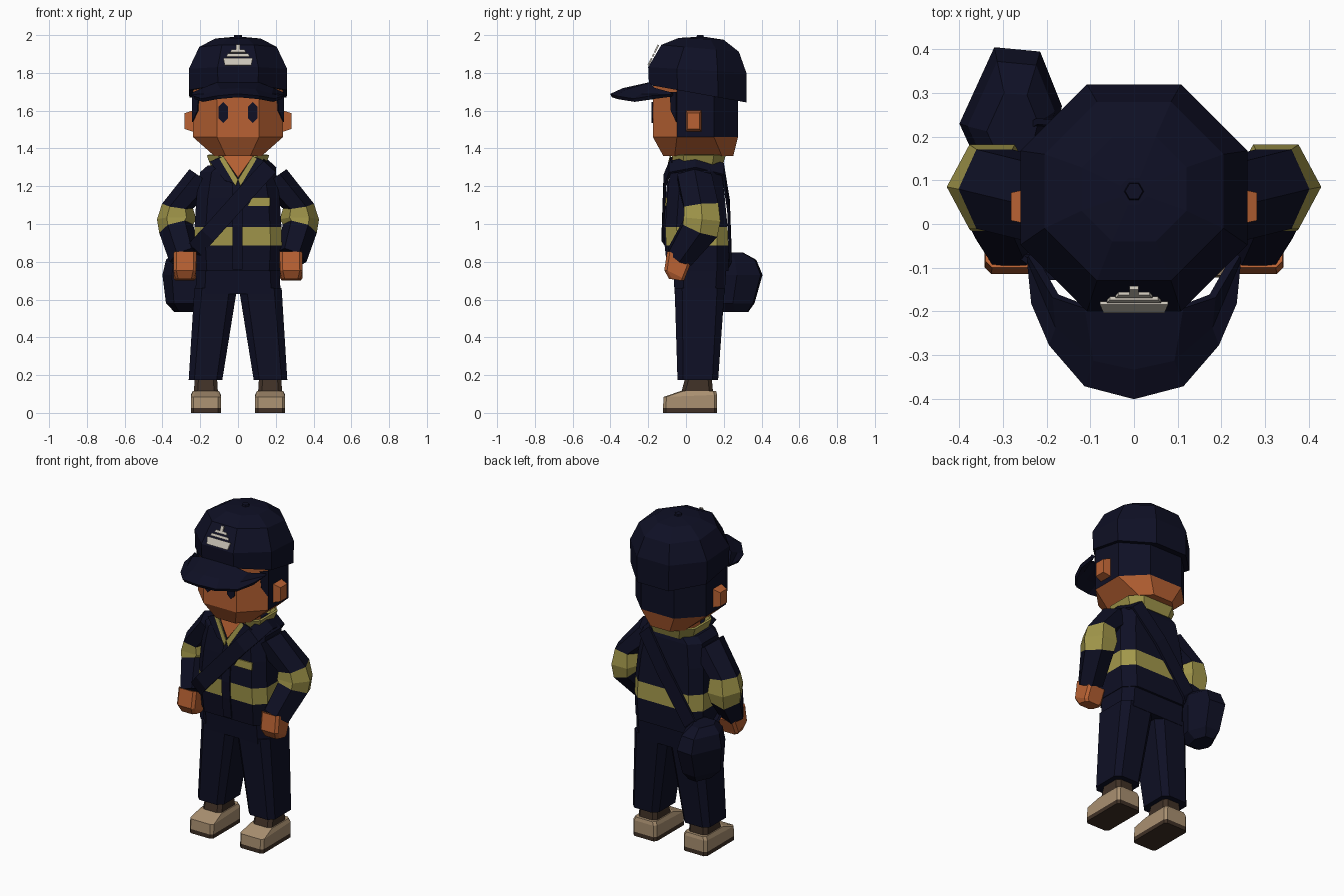
import bpy, bmesh, math
from mathutils import Vector

cube = bpy.data.objects.get("Cube")
if cube:
    bpy.data.objects.remove(cube, do_unlink=True)


def material(name, r, g, b):
    m = bpy.data.materials.new(name)
    m.use_nodes = True
    m.diffuse_color = (r, g, b, 1)
    m.node_tree.nodes["Principled BSDF"].inputs["Base Color"].default_value = (r, g, b, 1)
    return m


NAVY = material("navy cloth", .0045, .005, .018)
SKIN = material("skin", .48, .12, .033)
OLIVE = material("olive stripe", .36, .31, .07)
TAN = material("tan shoe", .40, .28, .165)
BROWN = material("dark brown", .05, .03, .019)
SILVER = material("pale badge", .58, .54, .47)


def loft(name, rings, mats, s=1, closed=True, thick=0):
    """Skin equal-length rings; mats gives one material per band."""
    if not isinstance(mats, list):
        mats = [mats] * max(1, len(rings) - 1)
    used = list(dict.fromkeys(mats))
    mesh = bpy.data.meshes.new(name)
    bm = bmesh.new()
    vs = [[bm.verts.new((p[0] * s, p[1], p[2])) for p in r] for r in rings]
    n = len(rings[0])
    for k in range(len(rings) - 1):
        for i in range(n if closed else n - 1):
            j = (i + 1) % n
            f = bm.faces.new((vs[k][i], vs[k][j], vs[k + 1][j], vs[k + 1][i]))
            f.material_index = used.index(mats[k])
    if closed:
        bm.faces.new(vs[0]).material_index = used.index(mats[0])
        if len(rings) > 1:
            bm.faces.new(vs[-1]).material_index = used.index(mats[-1])
    bmesh.ops.recalc_face_normals(bm, faces=bm.faces)
    bm.to_mesh(mesh)
    bm.free()
    for m in used:
        mesh.materials.append(m)
    ob = bpy.data.objects.new(name, mesh)
    bpy.context.collection.objects.link(ob)
    if thick:
        mod = ob.modifiers.new("thickness", 'SOLIDIFY')
        mod.thickness = thick
        mod.offset = 0
    return ob


def plate(name, pts, mat, s=1):
    return loft(name, [pts], mat, s, thick=.008)


def chamfered(z, hw, yf, yb, c, cx=0, zf=None):
    """Rectangle with cut corners; zf sets a different height at the front."""
    zf = z if zf is None else zf
    return [(cx - hw + c, yf, zf), (cx + hw - c, yf, zf), (cx + hw, yf + c, zf), (cx + hw, yb - c, z),
            (cx + hw - c, yb, z), (cx - hw + c, yb, z), (cx - hw, yb - c, z), (cx - hw, yf + c, zf)]


def tube_ring(c, rx, ry, tx=0, ty=0, n=6):
    """Polygon ring around a limb, tilted by slopes along x and y."""
    pts = []
    for i in range(n):
        a = math.tau * i / n
        dx, dy = rx * math.cos(a), ry * math.sin(a)
        pts.append((c[0] + dx, c[1] + dy, c[2] + tx * dx + ty * dy))
    return pts


# Jacket body with a stripe all round
TORSO = [(.75, .225, -.09, .225), (.885, .232, -.105, .225), (.985, .23, -.11, .22),
         (1.14, .22, -.10, .205), (1.275, .20, -.085, .19), (1.31, .16, -.075, .18)]
loft("jacket", [chamfered(z, hw, f, b, .06) for z, hw, f, b in TORSO],
     [NAVY, OLIVE, NAVY, NAVY, NAVY])


def on_chest(x, z, lift=.004):
    """Point just in front of the jacket."""
    y = TORSO[-1][2]
    for a, b in zip(TORSO, TORSO[1:]):
        if a[0] <= z <= b[0]:
            y = a[2] + (b[2] - a[2]) * (z - a[0]) / (b[0] - a[0])
    return (x, y - lift, z)


loft("zip_flap", [[on_chest(x, z) for x in (-.03, .025)] for z in (.76, .885, .985, 1.14, 1.23)],
     NAVY, closed=False, thick=.008)
plate("chest_stripe", [on_chest(x, z) for x, z in ((.05, 1.095), (.17, 1.095), (.17, 1.14), (.075, 1.14))], OLIVE)

# Neck, open collar and lapel edging
loft("neck", [chamfered(z, .085, -.06, .14, .04) for z in (1.28, 1.40)], SKIN)
plate("open_neck", [(-.08, -.07, 1.36), (.08, -.07, 1.36), (0, -.10, 1.245)], SKIN)
collar = [chamfered(1.30, .135, -.06, .185, .05), chamfered(1.365, .16, -.07, .205, .06)]
loft("collar", [r[1:] + r[:1] for r in collar], OLIVE, closed=False, thick=.012)
for side, s in (("left", 1), ("right", -1)):
    plate(side + "_lapel", [(.09, -.08, 1.355), (.15, -.075, 1.33), (.07, -.098, 1.23), (.008, -.104, 1.21)], NAVY, s)
    plate(side + "_lapel_edge", [(.078, -.082, 1.36), (.098, -.083, 1.345), (.012, -.112, 1.20), (0, -.112, 1.235)], OLIVE, s)

# Head: hair covers sides and back
head = loft("head", [chamfered(1.36, .125, -.12, .25, .06), chamfered(1.46, .238, -.175, .275, .127),
                     chamfered(1.74, .238, -.175, .275, .127)], SKIN)
head.data.materials.append(NAVY)
for f in head.data.polygons:
    if f.center.z > 1.5 and f.center.y > -.06:
        f.material_index = 1

for side, s in (("left", 1), ("right", -1)):
    plate(side + "_sideburn", [(.24, -.05, 1.70), (.206, -.084, 1.70), (.212, -.078, 1.60), (.24, -.05, 1.54)], NAVY, s)
    plate(side + "_eye", [(.078 + dx, -.178, 1.59 + dz) for dx, dz in
                          ((0, .055), (.025, .03), (.025, -.03), (0, -.055), (-.025, -.03), (-.025, .03))], NAVY, s)
    loft(side + "_ear", [[(x, y, z) for y, z in ((.04 - w, 1.545 - h), (.04 + w, 1.545 - h),
                                                 (.04 + w, 1.545 + h), (.04 - w, 1.545 + h))]
                         for x, w, h in ((.22, .045, .062), (.282, .032, .042))], SKIN, s)

# Cap: octagonal crown leaning forward-up
def crown_ring(z, ap, cy, slope):
    return [(x, y, z - slope * (y - cy)) for x, y, _ in chamfered(z, ap, cy - ap, cy + ap, ap * .586)]


loft("cap_crown", [crown_ring(1.69, .258, .062, .18), crown_ring(1.815, .26, .06, .06),
                   crown_ring(1.93, .205, .075, .09), crown_ring(1.98, .12, .08, .04),
                   crown_ring(1.99, .03, .075, 0)], NAVY)
loft("cap_button", [tube_ring((0, .075, z), r, r) for z, r in ((1.98, .025), (2.0, .02))], NAVY)


def both_sides(half):
    return [(-x, y, z) for x, y, z in half[:0:-1]] + half


loft("cap_brim", [both_sides([(0, -.195, 1.74), (.11, -.19, 1.74), (.18, -.165, 1.715), (.235, -.07, 1.69)]),
                  both_sides([(0, -.33, 1.71), (.09, -.31, 1.705), (.175, -.235, 1.68), (.238, -.08, 1.68)]),
                  both_sides([(0, -.397, 1.68), (.11, -.368, 1.67), (.19, -.275, 1.655), (.232, -.18, 1.67)])],
     NAVY, closed=False, thick=.02)

# Stepped badge lying on the sloping cap front
def on_cap(x, z):
    return (x, -.205 + .5 * (z - 1.83), z)


for i, (z0, z1, w0, w1) in enumerate([(1.84, 1.878, .07, .078), (1.886, 1.90, .062, .055),
                                      (1.908, 1.922, .042, .035), (1.922, 1.948, .01, .01)]):
    plate("badge_step_%d" % (i + 1), [on_cap(-w0, z0), on_cap(w0, z0), on_cap(w1, z1), on_cap(-w1, z1)], SILVER)

# Arms, hands, legs and shoes
loft("trouser_seat", [chamfered(.63, .225, -.06, .205, .05), chamfered(.80, .22, -.07, .215, .05)], NAVY)
for side, s in (("left", 1), ("right", -1)):
    loft(side + "_sleeve", [tube_ring((.185, .045, 1.24), .072, .105, .7),
                            tube_ring((.32, .08, 1.095), .082, .105, .15, .1),
                            tube_ring((.325, .085, 1.025), .104, .112, 0, -.1),
                            tube_ring((.327, .075, .975), .09, .105, -.25, -.35),
                            tube_ring((.285, -.035, .825), .077, .07, -.35, -.55)],
         [NAVY, OLIVE, OLIVE, NAVY], s)
    loft(side + "_hand", [chamfered(.79, .06, -.10, .025, .015, .28, .855),
                          chamfered(.715, .06, -.115, -.005, .015, .282, .755),
                          chamfered(.70, .05, -.09, -.01, .015, .282, .71)], SKIN, s)
    loft(side + "_trouser_leg", [chamfered(.175, .089, -.045, .17, .03, .172),
                                 chamfered(.66, .113, -.06, .205, .04, .118)], NAVY, s)
    loft(side + "_ankle", [chamfered(.09, .065, -.03, .145, .02, .17),
                           chamfered(.20, .058, 0, .135, .02, .17)], BROWN, s)
    loft(side + "_shoe", [chamfered(0, .08, -.122, .165, .015, .17),
                          chamfered(.025, .08, -.122, .165, .015, .17),
                          chamfered(.095, .08, -.118, .165, .015, .17, .085),
                          chamfered(.115, .07, -.03, .16, .015, .17)], [BROWN, TAN, TAN], s)

# Shoulder bag and its strap
outline = [(-.40, .23), (-.32, .405), (-.215, .395), (-.165, .27), (-.2, .12), (-.35, .12)]
loft("bag", [[(-.275 + (x + .275) * k, .255 + (y - .255) * k + dy, z) for x, y in outline]
             for z, k, dy in ((.535, .5, .0), (.58, .85, -.02), (.73, 1, 0), (.81, .85, -.01), (.85, .5, -.03))], NAVY)
path = [(-.25, .10, .78), (-.225, -.075, .87), (-.16, -.122, .94), (.10, -.112, 1.23), (.165, -.085, 1.30),
        (.165, .05, 1.325), (.14, .195, 1.29), (0, .225, 1.10), (-.19, .235, .83), (-.25, .2, .76)]
half = Vector((.033, 0, -.03))
loft("bag_strap", [[Vector(p) - half, Vector(p) + half] for p in path], NAVY, closed=False, thick=.014)
